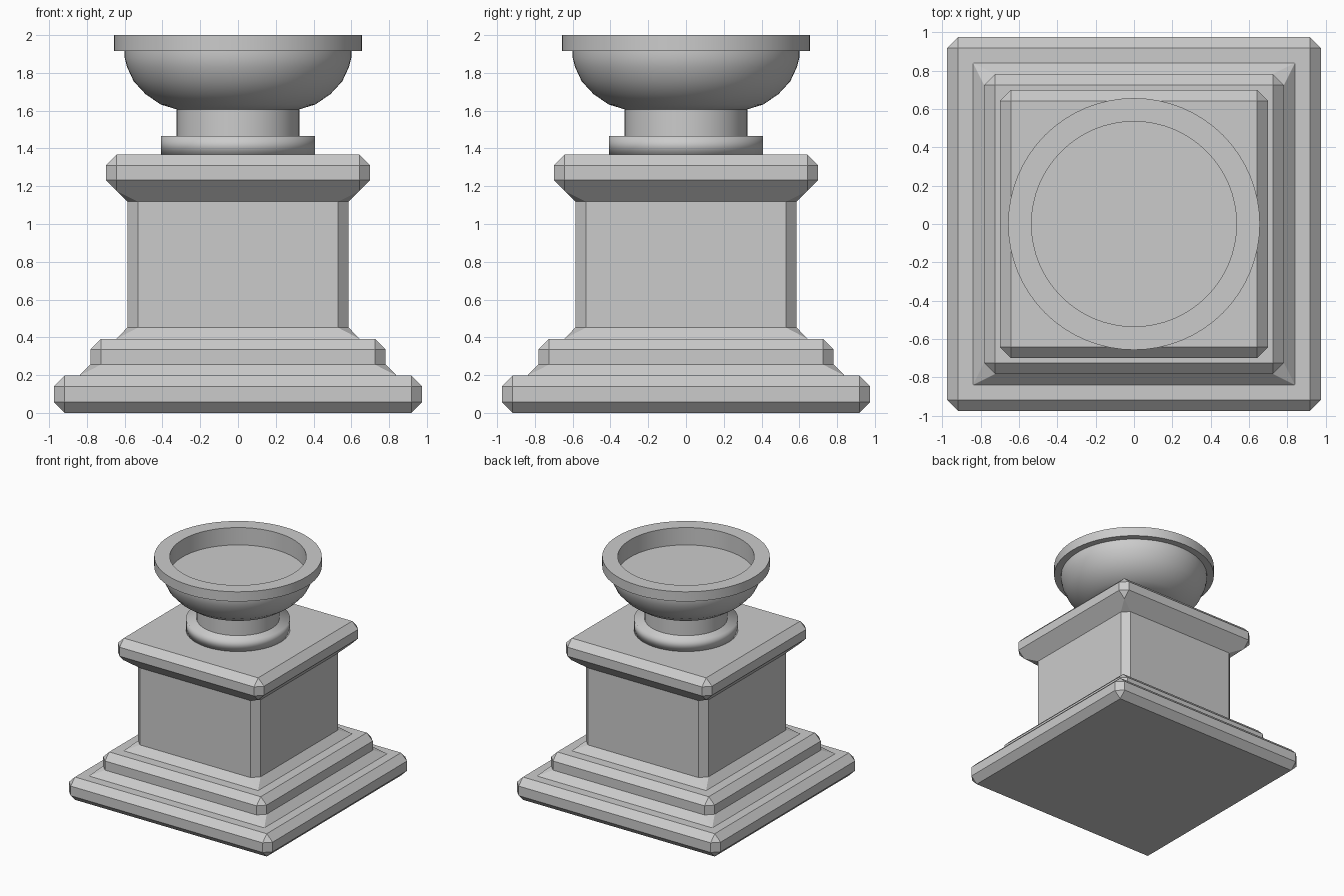
import bpy, bmesh
from math import cos, sin, pi, radians

if "Cube" in bpy.data.objects:
    bpy.data.objects.remove(bpy.data.objects["Cube"])

C = 0.057  # chamfer size shared by all blocks


def finish(name, bm):
    bmesh.ops.remove_doubles(bm, verts=bm.verts, dist=1e-5)
    bmesh.ops.recalc_face_normals(bm, faces=bm.faces)
    mesh = bpy.data.meshes.new(name)
    bm.to_mesh(mesh)
    bm.free()
    obj = bpy.data.objects.new(name, mesh)
    bpy.context.collection.objects.link(obj)
    return obj


def skin(name, rings):
    """Join equal-length rings of points and cap both ends."""
    bm = bmesh.new()
    loops = [[bm.verts.new(p) for p in ring] for ring in rings]
    n = len(loops[0])
    for a, b in zip(loops, loops[1:]):
        for i in range(n):
            j = (i + 1) % n
            bm.faces.new((a[i], a[j], b[j], b[i]))
    bm.faces.new(loops[0][::-1])
    bm.faces.new(loops[-1])
    return finish(name, bm)


def square(h, z, c=0.0):
    """Square ring of half width h; c cuts the corners."""
    k = h - c
    return [(h, -k, z), (h, k, z), (k, h, z), (-k, h, z),
            (-h, k, z), (-h, -k, z), (-k, -h, z), (k, -h, z)]


def block(name, h, z0, z1):
    """Slab with every edge chamfered."""
    return skin(name, [square(h - C, z0), square(h, z0 + C, C),
                       square(h, z1 - C, C), square(h - C, z1)])


def turned(name, profile, angle=30, seg=64):
    """Round part from (radius, z) points."""
    obj = skin(name, [[(r * cos(2 * pi * i / seg), r * sin(2 * pi * i / seg), z)
                       for i in range(seg)] for r, z in profile])
    bpy.ops.object.select_all(action='DESELECT')
    bpy.context.view_layer.objects.active = obj
    obj.select_set(True)
    bpy.ops.object.shade_smooth_by_angle(angle=radians(angle))
    return obj


# Stepped square base with sloped skirts
block("base_slab", 0.975, 0.0, 0.197)
skin("lower_step", [square(0.84, 0.197), square(0.782, 0.256, C),
                    square(0.782, 0.392 - C, C), square(0.782 - C, 0.392)])

# Shaft flaring at the foot and beneath the cap
skin("shaft", [square(0.643, 0.392), square(0.586, 0.452, C),
               square(0.586, 1.118, C), square(0.643, 1.175)])

# Cap slab
block("cap_slab", 0.70, 1.175, 1.367)

# Round collar, neck and bowl
turned("collar", [(0.408, 1.367), (0.408, 1.466)], angle=180)
turned("neck", [(0.325, 1.466), (0.325, 1.615)])
turned("bowl", [(0.325, 1.607), (0.41, 1.633), (0.49, 1.688), (0.552, 1.755),
                (0.587, 1.83), (0.6, 1.88), (0.6, 1.916)])

# Rim with recessed floor
turned("bowl_rim", [(0.58, 1.916), (0.657, 1.916), (0.657, 2.0),
                    (0.535, 2.0), (0.535, 1.85)])
bpy.data.objects["bowl_rim"].data.update()

# Open the top of the bowl and underside of the rim so the recess stays clear
for part, z in (("bowl", 1.916), ("bowl_rim", 1.916)):
    mesh = bpy.data.objects[part].data
    bm = bmesh.new()
    bm.from_mesh(mesh)
    caps = [f for f in bm.faces if len(f.verts) > 4
            and abs(f.calc_center_median().z - z) < 0.01]
    bmesh.ops.delete(bm, geom=caps, context='FACES_ONLY')
    bm.to_mesh(mesh)
    bm.free()
